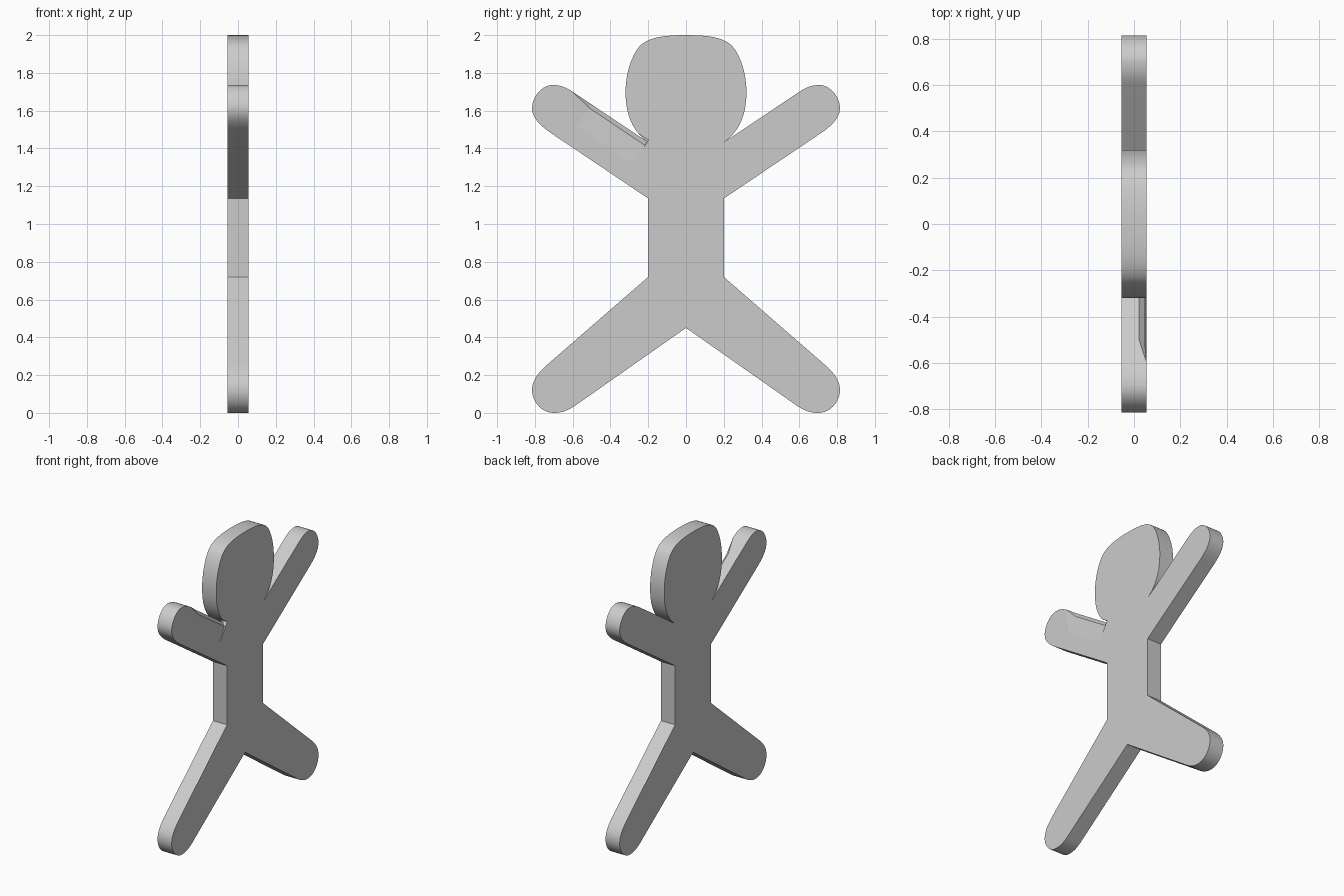
import bpy, bmesh
from mathutils import Vector
from mathutils.geometry import interpolate_bezier

if "Cube" in bpy.data.objects:
    bpy.data.objects.remove(bpy.data.objects["Cube"])

T = 0.055  # half thickness


def arc(a, b, c, d, n=12):
    """Bezier segment in (y, z) as a list of points."""
    return [(p.x, p.y) for p in interpolate_bezier(Vector((*a, 0)), Vector((*b, 0)),
                                                   Vector((*c, 0)), Vector((*d, 0)), n)]


# Half outline: head, raised arm, waist, spread leg
half = arc((0, 2.0), (0.13, 2.0), (0.215, 1.985), (0.255, 1.93))
half += arc((0.255, 1.93), (0.298, 1.87), (0.32, 1.78), (0.32, 1.70))[1:]
half += arc((0.32, 1.70), (0.32, 1.57), (0.28, 1.49), (0.20, 1.432))[1:]
half += arc((0.60, 1.70), (0.64, 1.727), (0.67, 1.735), (0.705, 1.736))
half += arc((0.705, 1.736), (0.765, 1.736), (0.815, 1.67), (0.815, 1.615))[1:]
half += arc((0.815, 1.615), (0.815, 1.56), (0.77, 1.52), (0.72, 1.485))[1:]
half += [(0.20, 1.135), (0.20, 0.72)]
half += arc((0.72, 0.268), (0.775, 0.22), (0.815, 0.18), (0.815, 0.12))
half += arc((0.815, 0.12), (0.815, 0.06), (0.765, 0.0), (0.70, 0.0))[1:]
half += arc((0.70, 0.0), (0.66, 0.0), (0.63, 0.01), (0.59, 0.036))[1:]
half += [(0, 0.45)]
outline = half + [(-y, z) for y, z in reversed(half[1:-1])]


def new_object(name, bm):
    bmesh.ops.recalc_face_normals(bm, faces=bm.faces)
    mesh = bpy.data.meshes.new(name)
    bm.to_mesh(mesh)
    bm.free()
    ob = bpy.data.objects.new(name, mesh)
    bpy.context.collection.objects.link(ob)
    return ob


# Flat figure: extruded outline
bm = bmesh.new()
face = bm.faces.new([bm.verts.new((-T, y, z)) for y, z in outline])
ext = bmesh.ops.extrude_face_region(bm, geom=[face])
bmesh.ops.translate(bm, vec=(2 * T, 0, 0),
                    verts=[v for v in ext["geom"] if isinstance(v, bmesh.types.BMVert)])
figure = new_object("flat_figure", bm)

# Worn upper edge of one arm: steep bevel, then a shallow one
inner, outer = Vector((-0.205, 1.435)), Vector((-0.60, 1.70))
along = (outer - inner).normalized()
inward = Vector((-along.y, along.x))
if inward.y > 0:
    inward = -inward


def wear_cutter(name, x_edge, depth):
    bm = bmesh.new()
    slope = (T - x_edge) / depth
    for t in (0.0, 0.75, 1.0):
        base = inner.lerp(outer, t)
        drop = 0 if t == 1 else depth
        for d in (-0.01, drop + 0.01):
            x = T + slope * (d - drop)
            for px in (x, 0.09):
                p = base + inward * d
                bm.verts.new((px, p.x, p.y))
    bmesh.ops.convex_hull(bm, input=bm.verts)
    loose = [v for v in bm.verts if not v.link_faces]
    bmesh.ops.delete(bm, geom=loose, context="VERTS")
    ob = new_object(name, bm)
    ob.hide_render = True
    ob.hide_set(True)
    return ob


for name, x_edge, depth in (("steep_wear_cutter", 0.022, 0.03),
                            ("shallow_wear_cutter", 0.045, 0.14)):
    mod = figure.modifiers.new(name, "BOOLEAN")
    mod.operation = "DIFFERENCE"
    mod.solver = "EXACT"
    mod.object = wear_cutter(name, x_edge, depth)

# Smooth rim, sharp front and back edges
bpy.context.view_layer.objects.active = figure
figure.select_set(True)
bpy.ops.object.shade_smooth_by_angle(angle=0.6)
